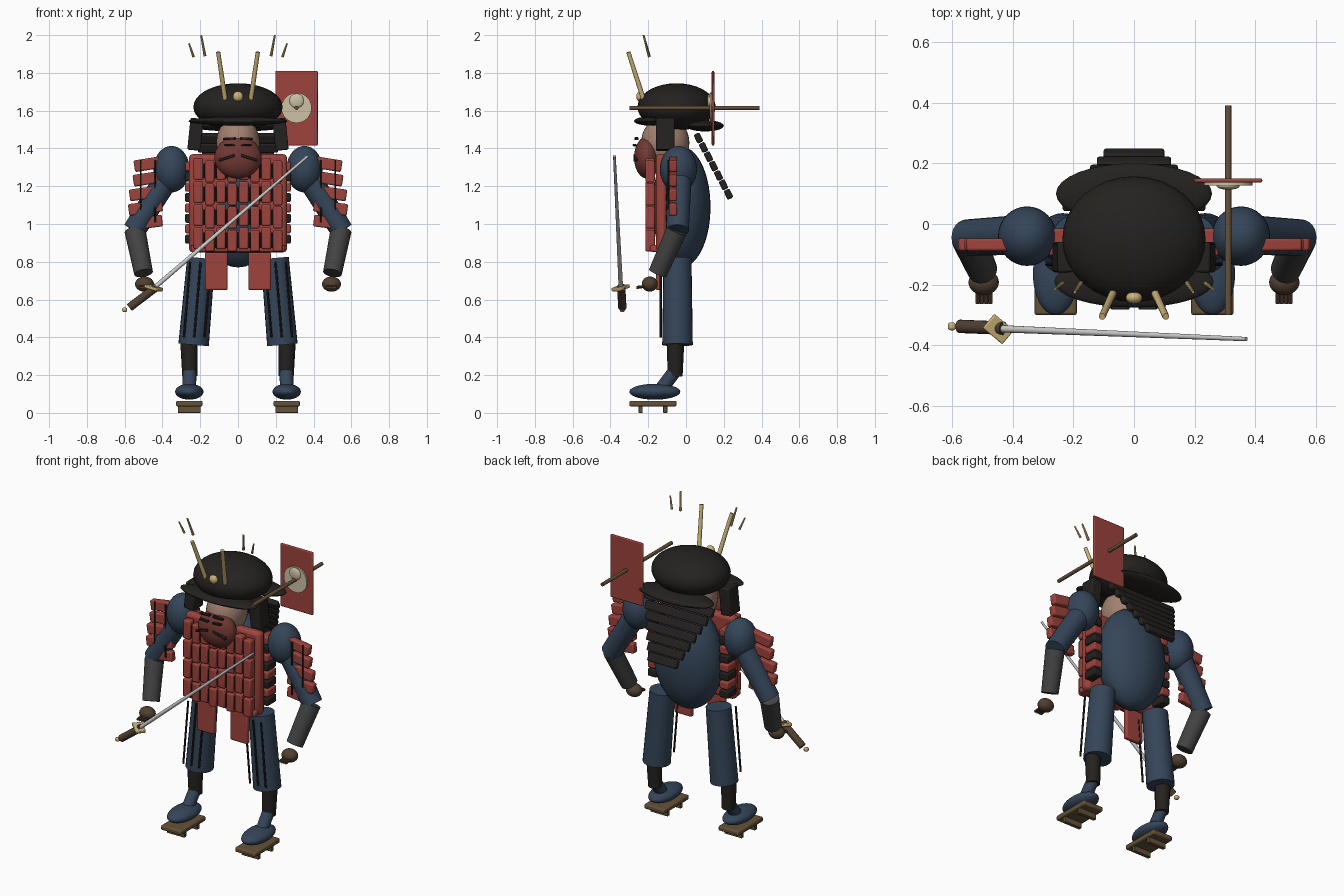
import bpy, bmesh, math
from mathutils import Vector, Matrix, Euler

if "Cube" in bpy.data.objects:
    bpy.data.objects.remove(bpy.data.objects["Cube"])

COLORS = {
    "red": (.34, .055, .045), "black": (.018, .016, .014), "blue": (.035, .06, .1),
    "gold": (.6, .45, .19), "brown": (.08, .05, .03), "wood": (.13, .085, .04),
    "grey": (.055, .055, .055), "cream": (.62, .54, .38), "steel": (.55, .55, .53),
    "skin": (.36, .22, .16), "mask": (.17, .04, .032),
}
MATS = {}
for key, c in COLORS.items():
    MATS[key] = bpy.data.materials.new(key)
    MATS[key].diffuse_color = (*c, 1)


def finish(name, bm, mat, matrix):
    me = bpy.data.meshes.new(name)
    bm.to_mesh(me)
    bm.free()
    me.materials.append(MATS[mat])
    for p in me.polygons:
        p.use_smooth = True
    me.set_sharp_from_angle(angle=math.radians(35))
    ob = bpy.data.objects.new(name, me)
    ob.matrix_world = matrix
    bpy.context.collection.objects.link(ob)
    return ob


def box(name, loc, size, mat, rot=(0, 0, 0), bevel=.008):
    bm = bmesh.new()
    bmesh.ops.create_cube(bm, size=1)
    bmesh.ops.scale(bm, vec=size, verts=bm.verts)
    r = Euler([math.radians(a) for a in rot]).to_matrix().to_4x4()
    ob = finish(name, bm, mat, Matrix.Translation(loc) @ r)
    mod = ob.modifiers.new("bevel", "BEVEL")
    mod.width = min(bevel, min(size) * .4)
    mod.segments = 2
    return ob


def ball(name, loc, radii, mat):
    bm = bmesh.new()
    bmesh.ops.create_uvsphere(bm, u_segments=32, v_segments=18, radius=1)
    bmesh.ops.scale(bm, vec=radii, verts=bm.verts)
    return finish(name, bm, mat, Matrix.Translation(loc))


def rod(name, a, b, r1, mat, r2=None, sides=24):
    a, b = Vector(a), Vector(b)
    d = b - a
    bm = bmesh.new()
    bmesh.ops.create_cone(bm, cap_ends=True, segments=sides, radius1=r1,
                          radius2=r1 if r2 is None else r2, depth=d.length)
    q = d.to_track_quat('Z', 'Y').to_matrix().to_4x4()
    return finish(name, bm, mat, Matrix.Translation((a + b) / 2) @ q)


# torso and chest armour
ball("torso", (0, -.025, 1.09), (.22, .155, .32), "blue")
box("chest_plate", (0, -.13, 1.11), (.52, .06, .52), "red", bevel=.02)
box("chest_rim", (0, -.165, .87), (.5, .05, .035), "red")
for row in range(4):
    z = 1.29 - row * .122
    for col in range(8):
        x = (col - 3.5) * .06
        box("chest_lamella", (x, -.19, z - .012 * (col % 2)), (.05, .05, .115), "red")
    for col in range(7):
        x = (col - 3) * .06
        rod("chest_lace", (x, -.2, z - .05), (x, -.2, z + .03), .006, "black", sides=8)

# mirrored body parts
for s in (-1, 1):
    # side lacing and skirt plates
    for i in range(8):
        box("side_lacing", (s * .25, -.06, .92 + i * .055), (.06, .09, .048),
            "red" if i % 2 else "black")
    box("skirt_plate", (s * .115, -.145, .75), (.12, .03, .2), "red")

    # legs
    rod("trouser_leg", (s * .235, -.045, .36), (s * .195, -.045, .82), .081, "blue", .074)
    for k in (-.055, 0, .055):
        rod("trouser_pleat", (s * (.232 + k), -.133, .4), (s * (.198 + k), -.133, .8),
            .006, "black", sides=8)
    rod("shin_guard", (s * .255, -.058, .195), (s * .26, -.055, .38), .04, "black", .046)
    rod("ankle", (s * .258, -.135, .12), (s * .256, -.06, .22), .036, "blue")
    ball("foot", (s * .258, -.165, .112), (.075, .135, .042), "blue")
    box("sandal_board", (s * .258, -.175, .049), (.14, .25, .03), "wood")
    for y in (-.24, -.11):
        box("sandal_tooth", (s * .258, y, .018), (.12, .022, .036), "wood", bevel=.003)

    # arms
    ball("shoulder", (s * .352, -.04, 1.29), (.096, .098, .123), "blue")
    rod("upper_arm", (s * .36, -.035, 1.27), (s * .55, -.045, .965), .066, "blue", .06)
    rod("forearm", (s * .545, -.05, .965), (s * .5, -.15, .74), .056, "grey", .05)
    ball("hand", (s * .495, -.192, .682), (.05, .042, .04), "brown")
    for k in range(4):
        x = s * (.473 + k * .014)
        rod("finger", (x, -.2, .672), (x, -.262, .664), .008, "brown", sides=10)

    # shoulder guard slats and lacing
    for i, outer in enumerate((.55, .555, .575, .58, .555)):
        inner = .40
        box("shoulder_slat", (s * (outer + inner) / 2, -.068, 1.317 - i * .077),
            (outer - inner, .042, .062), "red", (0, s * (9 - i * .5), 0))
    for x in (.44, .515):
        for i in range(4):
            z = 1.29 - i * .077
            rod("shoulder_lace", (s * x, -.092, z - .05), (s * x, -.092, z + .05),
                .005, "black", sides=8)

    # helmet side plates and horns
    box("cheek_guard", (s * .225, -.11, 1.475), (.07, .1, .17), "black", (0, s * -6, 0))
    rod("crest_horn", (s * .068, -.225, 1.66), (s * .105, -.305, 1.91), .013, "gold", .011, 12)
    rod("horn_tip_inner", (s * .175, -.195, 1.89), (s * .195, -.225, 2.0), .008, "gold", .005, 10)
    rod("horn_tip_outer", (s * .235, -.195, 1.885), (s * .26, -.215, 1.957), .007, "gold", .004, 10)

    # face details
    box("brow", (s * .045, -.262, 1.452), (.07, .02, .012), "black", (0, s * 3, 0), .003)
    box("eye_slit", (s * .045, -.272, 1.418), (.06, .02, .01), "black", (0, s * -3, 0), .003)
    box("moustache", (s * .06, -.268, 1.35), (.09, .02, .014), "black", (0, s * 18, 0), .003)

# head and mask
ball("head", (0, -.11, 1.43), (.115, .128, .14), "skin")
ball("face_mask", (0, -.205, 1.352), (.125, .07, .112), "mask")

# helmet
ball("helmet_bowl", (0, -.05, 1.62), (.236, .207, .125), "black")
ball("front_brim", (0, -.19, 1.545), (.262, .085, .024), "black")
ball("back_brim", (0, .1, 1.52), (.257, .1, .03), "black")
ball("helmet_stud", (0, -.243, 1.675), (.027, .02, .027), "gold")
for i in range(7):
    box("neck_guard_strip", (0, .066 + i * .0265, 1.455 - i * .0495),
        (.47 - i * .045, .034, .052), "black", (25, 0, 0))

# banner
rod("banner_pole", (.31, -.3, 1.615), (.31, .39, 1.615), .011, "wood", sides=16)
box("banner_cloth", (.31, .143, 1.613), (.225, .014, .395), "red")
rod("banner_disc", (.31, .137, 1.615), (.31, .126, 1.615), .08, "cream", sides=32)
ball("banner_bead", (.31, .125, 1.652), (.038, .012, .038), "cream")

# sword
rod("sword_blade", (-.44, -.345, .665), (.37, -.379, 1.36), .012, "steel", .007, 12)
rod("sword_handle", (-.575, -.337, .558), (-.43, -.343, .668), .022, "brown", sides=16)
box("sword_guard", (-.447, -.346, .662), (.085, .06, .018), "gold", (0, 14, -40), .004)
box("sword_pommel", (-.6, -.337, .546), (.026, .026, .024), "gold")

for m in bpy.data.materials:
    if m.users and not m.is_grease_pencil:
        m.use_nodes = True
        m.node_tree.nodes["Principled BSDF"].inputs["Base Color"].default_value = m.diffuse_color
